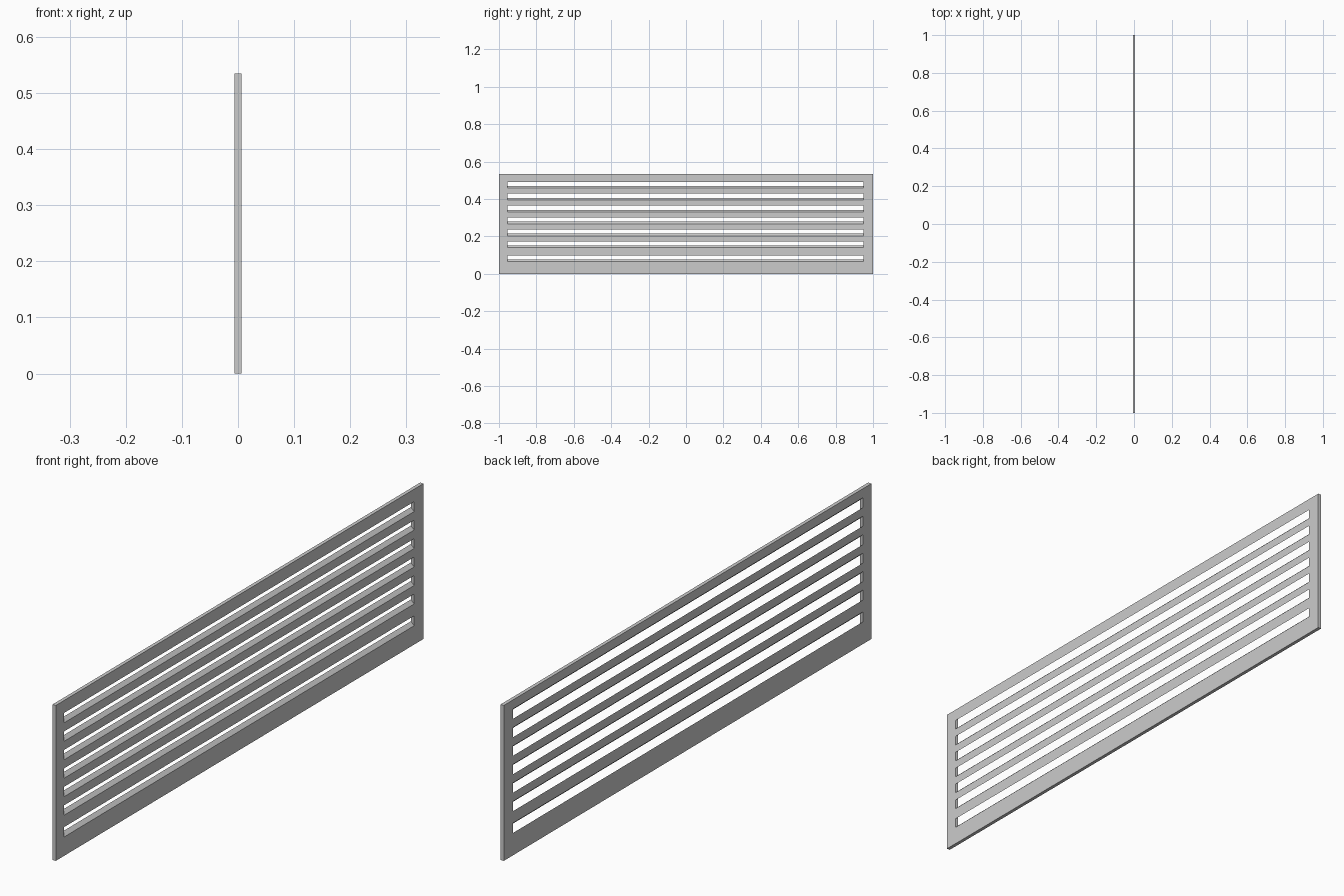
import bpy, bmesh

if "Cube" in bpy.data.objects:
    bpy.data.objects.remove(bpy.data.objects["Cube"])

T = 0.00625                 # half thickness of the panel
H = 0.535                   # panel height
SLOT_H = 0.034
SLOPE = 2.0 * T * 0.95      # rise of each slot from the +x face to the -x face
Y0, Y1 = -0.955, 0.949      # slot ends
slot_bottoms = [0.065] + [0.14 + 0.0636 * i for i in range(6)]


def prism(name, profile, y0, y1):
    """Extrude an (x, z) profile along y."""
    bm = bmesh.new()
    face = bm.faces.new([bm.verts.new((x, y0, z)) for x, z in profile])
    ext = bmesh.ops.extrude_face_region(bm, geom=[face])
    verts = [g for g in ext["geom"] if isinstance(g, bmesh.types.BMVert)]
    bmesh.ops.translate(bm, verts=verts, vec=(0, y1 - y0, 0))
    bmesh.ops.recalc_face_normals(bm, faces=bm.faces)
    mesh = bpy.data.meshes.new(name)
    bm.to_mesh(mesh)
    bm.free()
    obj = bpy.data.objects.new(name, mesh)
    bpy.context.collection.objects.link(obj)
    return obj


# Flat vent panel
panel = prism("vent_panel", [(-T, 0), (T, 0), (T, H), (-T, H)], -1, 1)

# Slanted slots, low on the +x face and high on the -x face
k = 2                       # cutters reach past both faces
for i, z in enumerate(slot_bottoms):
    hi = z + SLOPE / 2 * (1 + k)
    lo = z + SLOPE / 2 * (1 - k)
    cutter = prism(f"slot_cutter_{i + 1}",
                   [(-T * k, hi), (T * k, lo),
                    (T * k, lo + SLOT_H), (-T * k, hi + SLOT_H)], Y0, Y1)
    cutter.hide_render = True
    cutter.hide_set(True)
    cut = panel.modifiers.new(f"slot_{i + 1}", 'BOOLEAN')
    cut.operation = 'DIFFERENCE'
    cut.solver = 'EXACT'
    cut.object = cutter
